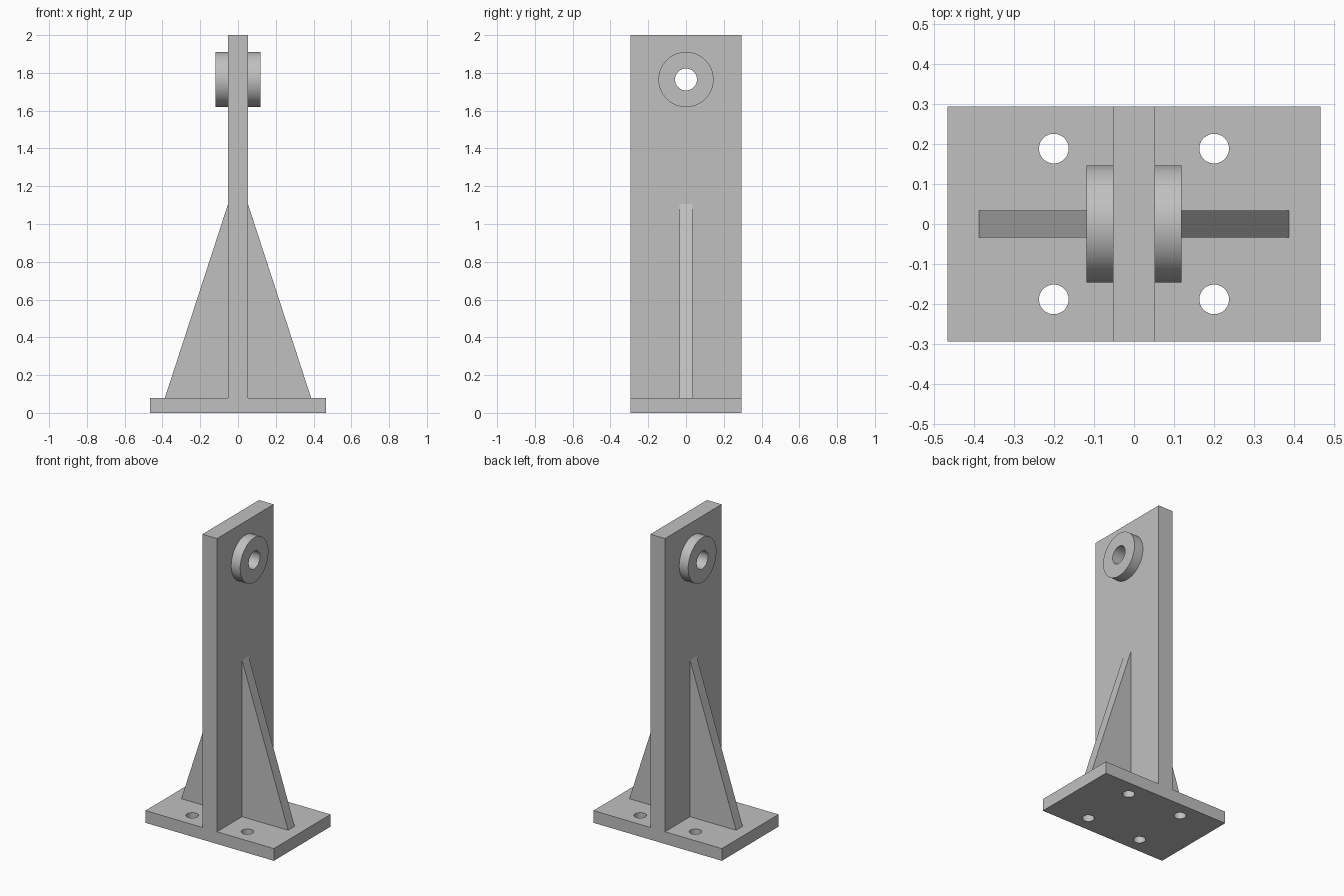
import bpy
import bmesh
from math import radians
from mathutils import Matrix, Vector

if "Cube" in bpy.data.objects:
    bpy.data.objects.remove(bpy.data.objects["Cube"], do_unlink=True)

# Overall dimensions
BASE_X, BASE_Y, BASE_Z = 0.465, 0.293, 0.08
PLATE_X, TOP = 0.053, 2.0
HUB_X, HUB_R, HUB_Z, BORE_R = 0.118, 0.146, 1.765, 0.058
RIB_X, RIB_Y, RIB_TOP = 0.387, 0.034, 1.105
BOLT_X, BOLT_Y, BOLT_R = 0.2, 0.188, 0.037

grey = bpy.data.materials.new("steel_grey")
grey.use_nodes = True
grey.diffuse_color = (0.53, 0.53, 0.53, 1)
grey.node_tree.nodes["Principled BSDF"].inputs["Base Color"].default_value = grey.diffuse_color


def finish(name, bm):
    bmesh.ops.recalc_face_normals(bm, faces=bm.faces)
    mesh = bpy.data.meshes.new(name)
    bm.to_mesh(mesh)
    bm.free()
    mesh.materials.append(grey)
    obj = bpy.data.objects.new(name, mesh)
    bpy.context.collection.objects.link(obj)
    return obj


def box(name, low, high):
    bm = bmesh.new()
    low, high = Vector(low), Vector(high)
    bmesh.ops.create_cube(bm, size=1, matrix=Matrix.Translation((low + high) / 2)
                          @ Matrix.Diagonal((*(high - low), 1)))
    return finish(name, bm)


def cylinder(name, centre, radius, depth, along_x=False):
    bm = bmesh.new()
    turn = Matrix.Rotation(radians(90), 4, "Y") if along_x else Matrix.Identity(4)
    bmesh.ops.create_cone(bm, cap_ends=True, segments=64, radius1=radius, radius2=radius,
                          depth=depth, matrix=Matrix.Translation(centre) @ turn)
    return finish(name, bm)


def drill(obj, cutters):
    # Cut the holes, apply them, then round the shading of the bores
    for cutter in cutters:
        mod = obj.modifiers.new("hole", "BOOLEAN")
        mod.operation, mod.solver, mod.object = "DIFFERENCE", "EXACT", cutter
    bpy.context.view_layer.update()
    mesh = bpy.data.meshes.new_from_object(
        obj.evaluated_get(bpy.context.evaluated_depsgraph_get()))
    obj.modifiers.clear()
    obj.data = mesh
    for cutter in cutters:
        bpy.data.objects.remove(cutter, do_unlink=True)
    bpy.ops.object.select_all(action="DESELECT")
    obj.select_set(True)
    bpy.context.view_layer.objects.active = obj
    bpy.ops.object.shade_smooth_by_angle(angle=radians(30))


def bore():
    return cylinder("bore_cutter", (0, 0, HUB_Z), BORE_R, 1, True)


# Base plate with four bolt holes
base = box("base_plate", (-BASE_X, -BASE_Y, 0), (BASE_X, BASE_Y, BASE_Z))
drill(base, [cylinder("bolt_cutter", (sx * BOLT_X, sy * BOLT_Y, BASE_Z / 2), BOLT_R, 0.3)
             for sx in (-1, 1) for sy in (-1, 1)])

# Upright plate with the pin bore
upright = box("upright_plate", (-PLATE_X, -BASE_Y, BASE_Z), (PLATE_X, BASE_Y, TOP))
drill(upright, [bore()])

# Bosses and triangular ribs on both sides
for side, s in (("left", 1), ("right", -1)):
    boss = cylinder(side + "_boss", (s * (PLATE_X + HUB_X) / 2, 0, HUB_Z),
                    HUB_R, HUB_X - PLATE_X, True)
    drill(boss, [bore()])

    bm = bmesh.new()
    profile = [(PLATE_X, BASE_Z), (RIB_X, BASE_Z), (PLATE_X, RIB_TOP)]
    face = bm.faces.new([bm.verts.new((s * x, -RIB_Y, z)) for x, z in profile])
    solid = bmesh.ops.extrude_face_region(bm, geom=[face])
    bmesh.ops.translate(bm, vec=(0, 2 * RIB_Y, 0),
                        verts=[v for v in solid["geom"] if isinstance(v, bmesh.types.BMVert)])
    finish(side + "_rib", bm)
